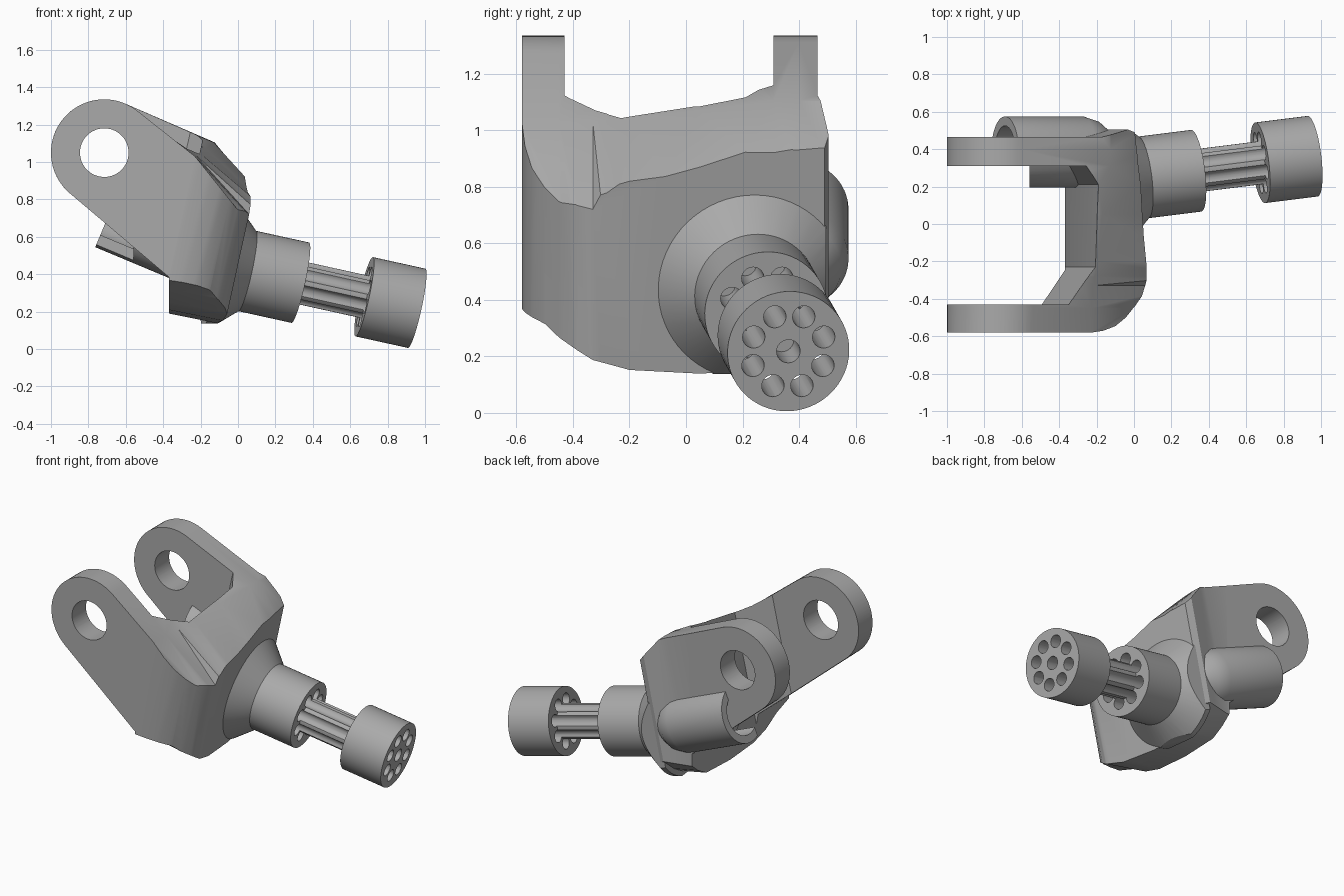
import bpy, bmesh, math
from mathutils import Vector

old = bpy.data.objects.get("Cube")
if old:
    bpy.data.objects.remove(old, do_unlink=True)

grey = bpy.data.materials.new("machined grey")
grey.use_nodes = True
grey.diffuse_color = (0.4, 0.4, 0.4, 1)
grey.node_tree.nodes["Principled BSDF"].inputs["Base Color"].default_value = (0.4, 0.4, 0.4, 1)


def loft(name, rings):
    """Solid skinned through closed rings with equal point counts."""
    bm = bmesh.new()
    rows = [[bm.verts.new(p) for p in ring] for ring in rings]
    n = len(rows[0])
    for a, b in zip(rows, rows[1:]):
        for i in range(n):
            j = (i + 1) % n
            bm.faces.new((a[i], a[j], b[j], b[i]))
    bm.faces.new(rows[0])
    bm.faces.new(rows[-1])
    bmesh.ops.triangulate(bm, faces=[f for f in bm.faces if len(f.verts) == 4])
    bmesh.ops.recalc_face_normals(bm, faces=bm.faces)
    mesh = bpy.data.meshes.new(name)
    bm.to_mesh(mesh)
    bm.free()
    mesh.materials.append(grey)
    ob = bpy.data.objects.new(name, mesh)
    bpy.context.collection.objects.link(ob)
    return ob


def prism(name, plan, z0, shear):
    """Plan outline extruded upward, leaning in x by shear from height z0."""
    return loft(name, [[(x + shear * (z - z0), y, z) for x, y in plan] for z in (-0.3, 1.7)])


def box(name, lo, hi):
    plan = [(lo[0], lo[1]), (hi[0], lo[1]), (hi[0], hi[1]), (lo[0], hi[1])]
    return loft(name, [[(x, y, z) for x, y in plan] for z in (lo[2], hi[2])])


def lathe(name, origin, axis, profile, offset=(0, 0), sides=64):
    """Round solid along an axis from (distance, radius) pairs."""
    q = Vector(axis).to_track_quat('X', 'Z')
    rings = []
    for t, r in profile:
        ring = []
        for i in range(sides):
            a = math.tau * i / sides
            p = Vector((t, offset[0] + r * math.cos(a), offset[1] + r * math.sin(a)))
            ring.append(Vector(origin) + q @ p)
        rings.append(ring)
    return loft(name, rings)


def combine(ob, cutter, op='DIFFERENCE'):
    mod = ob.modifiers.new("cut", 'BOOLEAN')
    mod.operation, mod.solver, mod.object = op, 'EXACT', cutter
    bpy.context.view_layer.objects.active = ob
    bpy.ops.object.modifier_apply(modifier=mod.name)
    bpy.data.objects.remove(cutter, do_unlink=True)


def smooth(ob):
    bpy.ops.object.select_all(action='DESELECT')
    ob.select_set(True)
    bpy.context.view_layer.objects.active = ob
    bpy.ops.object.shade_smooth_by_angle(angle=math.radians(28))


# Yoke body: side profiles skinned from front to back
EYE = (-0.715, 1.05)


def section(y, upper, shoulder, corner, lift):
    pts = []
    for i in range(37):
        a = math.radians(upper + (229.5 - upper) * i / 36)
        pts.append((EYE[0] + 0.285 * math.cos(a), EYE[1] + 0.285 * math.sin(a)))
    k = (0.3 - corner[0]) / (corner[0] - shoulder[0])
    far = (0.3, corner[1] + k * (corner[1] - shoulder[1]))
    pts += [(-0.37, 0.385), (-0.37, min(0.19 + lift, 0.375)), (0.3, 0.055 + lift), far, shoulder]
    return [(x, y, z) for x, z in pts]


yoke = loft("yoke", [
    section(-0.60, 51.5, (-0.23, 1.03), (0.04, 0.66), 0.25),
    section(-0.45, 51.5, (-0.23, 1.03), (0.05, 0.68), 0.13),
    section(-0.33, 51.5, (-0.22, 1.03), (0.06, 0.72), 0.06),
    section(-0.28, 51.5, (-0.21, 1.035), (0.065, 0.78), 0.045),
    section(-0.20, 51.5, (-0.20, 1.045), (0.065, 0.82), 0.02),
    section(0.05, 58.5, (-0.17, 1.07), (0.045, 0.87), 0.0),
    section(0.31, 66.4, (-0.13, 1.105), (0.02, 0.925), 0.01),
    section(0.40, 66.4, (-0.125, 1.105), (0.015, 0.93), 0.06),
    section(0.52, 66.4, (-0.13, 1.105), (0.0, 0.93), 0.16)])

# Outer plan with rounded front corner and leaning mounting face
outer = prism("outer", [
    (-1.4, -0.58), (-0.35, -0.58), (-0.27, -0.57), (-0.19, -0.545), (-0.12, -0.50), (-0.06, -0.44),
    (-0.02, -0.385), (0.0, -0.33), (-0.103, 0.49), (-0.15, 0.505), (-0.32, 0.465), (-1.4, 0.465)], 0.45, 0.22)
combine(yoke, outer, 'INTERSECT')

# Gap between the two arms, and the pin holes
gap = prism("gap", [(-1.6, -0.43), (-0.535, -0.43), (-0.375, -0.23), (-0.375, 0.21),
                    (-0.45, 0.31), (-1.6, 0.31)], 0.3, 0.227)
combine(yoke, gap)
combine(yoke, lathe("pin", (EYE[0], 0, EYE[1]), (0, 1, 0), [(-1, 0.13), (1, 0.13)]))
smooth(yoke)

# Hollow sleeve on the rear arm
START, SLOPE = (-0.69, 0.385, 0.72), (0.92, 0, -0.385)
sleeve = lathe("rear_sleeve", START, SLOPE, [(0, 0.19), (0.45, 0.19), (0.53, 0.165), (0.6, 0.11)])
combine(sleeve, lathe("bore", START, SLOPE, [(-0.2, 0.14), (0.4, 0.14)]))
combine(sleeve, box("relief", (-1, 0.1, 0.3), (-0.56, 0.312, 1.2)))
smooth(sleeve)

# Shaft: flared base, collar, neck and end cap
ROOT, AXIS = (0, 0.243, 0.428), (1, 0.125, -0.22)
shaft = lathe("shaft", ROOT, AXIS, [
    (-0.12, 0.34), (-0.08, 0.34), (0.05, 0.22), (0.343, 0.22), (0.343, 0.115),
    (0.696, 0.115), (0.696, 0.217), (0.985, 0.217)])
combine(shaft, box("trim_back", (-0.4, 0.495, 0), (0.1, 0.8, 1)))
combine(shaft, box("trim_base", (-0.4, -0.3, -0.1), (0.02, 0.8, 0.137)))

# Ring of drilled holes that also flutes the neck, and a centre hole
for i in range(8):
    a = math.tau * (i + 0.5) / 8
    off = (0.135 * math.cos(a), 0.135 * math.sin(a))
    combine(shaft, lathe("drill", ROOT, AXIS, [(0.12, 0.04), (1.1, 0.04)], off, 24))
combine(shaft, lathe("centre_drill", ROOT, AXIS, [(0.8, 0.042), (1.1, 0.042)], (0, 0), 24))
smooth(shaft)
